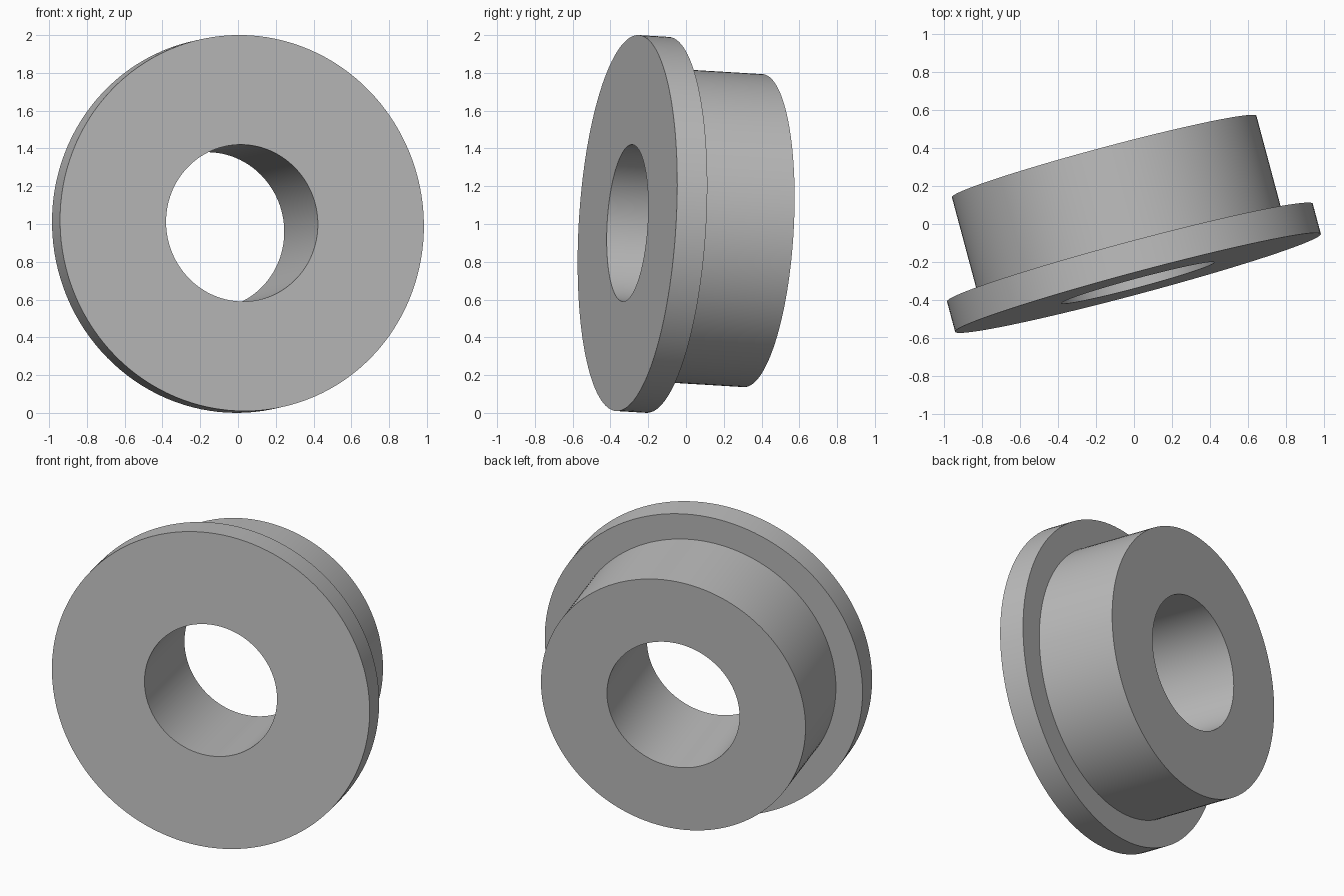
import bpy, bmesh, math
from mathutils import Vector

cube = bpy.data.objects.get("Cube")
if cube:
    bpy.data.objects.remove(cube, do_unlink=True)

# Main dimensions
FLANGE_R, BODY_R, BORE_R = 0.997, 0.83, 0.416
FLANGE_T, LENGTH = 0.165, 0.69
SEGMENTS = 128

grey = bpy.data.materials.new("plain grey")
grey.use_nodes = True
colour = (0.5, 0.5, 0.5, 1)
grey.diffuse_color = colour
grey.node_tree.nodes["Principled BSDF"].inputs["Base Color"].default_value = colour

# Closed cross-section (radius, distance along axis), revolved about the axis
profile = [(BORE_R, 0), (FLANGE_R, 0), (FLANGE_R, FLANGE_T),
           (BODY_R, FLANGE_T), (BODY_R, LENGTH), (BORE_R, LENGTH)]
bm = bmesh.new()
verts = [bm.verts.new((r, 0, h)) for r, h in profile]
edges = [bm.edges.new((v, verts[(i + 1) % len(verts)])) for i, v in enumerate(verts)]
bmesh.ops.spin(bm, geom=verts + edges, cent=(0, 0, 0), axis=(0, 0, 1),
               angle=math.tau, steps=SEGMENTS, use_merge=True)
bmesh.ops.remove_doubles(bm, verts=bm.verts, dist=1e-5)
bmesh.ops.recalc_face_normals(bm, faces=bm.faces)
mesh = bpy.data.meshes.new("flanged_bushing")
bm.to_mesh(mesh)
bm.free()
mesh.materials.append(grey)

# Tilt the axis and place the centre of the flange face
bushing = bpy.data.objects.new("flanged_bushing", mesh)
bpy.context.collection.objects.link(bushing)
axis = Vector((-0.258, 0.964, -0.058))
bushing.rotation_euler = axis.to_track_quat('Z', 'Y').to_euler()
bushing.location = (0.021, -0.31, 1.005)

# Smooth walls with sharp rims
bpy.ops.object.select_all(action='DESELECT')
bushing.select_set(True)
bpy.context.view_layer.objects.active = bushing
bpy.ops.object.shade_smooth_by_angle(angle=math.radians(30))
